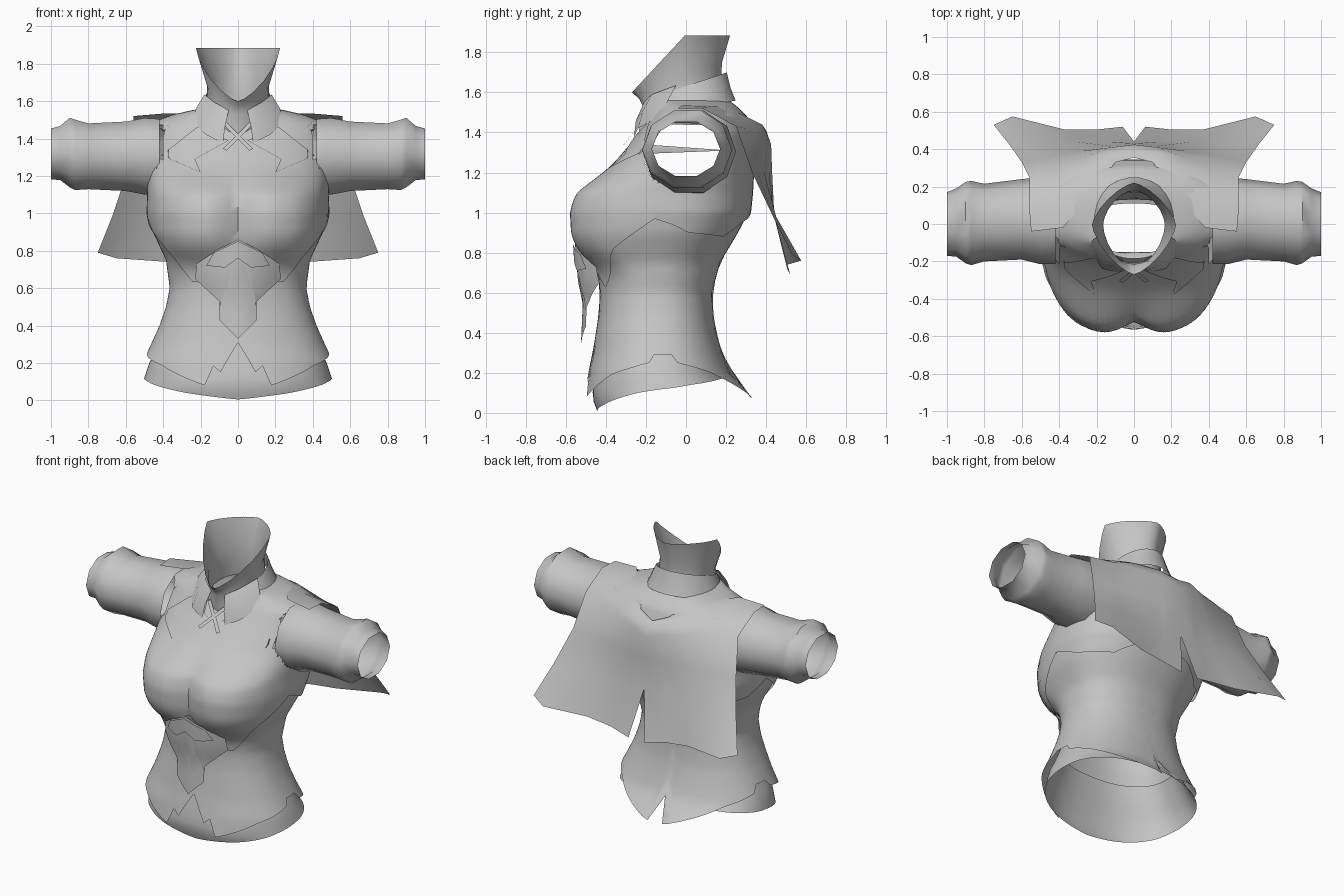
import bpy, bmesh, math
from mathutils import Vector
from mathutils.bvhtree import BVHTree

if "Cube" in bpy.data.objects:
    bpy.data.objects.remove(bpy.data.objects["Cube"])

GREY = bpy.data.materials.new("grey cloth")
GREY.diffuse_color = (0.56, 0.56, 0.56, 1)
GREY.use_nodes = True
GREY.node_tree.nodes["Principled BSDF"].inputs["Base Color"].default_value = GREY.diffuse_color


def finish(name, bm, mirror=False):
    me = bpy.data.meshes.new(name)
    bm.to_mesh(me)
    bm.free()
    ob = bpy.data.objects.new(name, me)
    bpy.context.collection.objects.link(ob)
    me.materials.append(GREY)
    bpy.context.view_layer.objects.active = ob
    ob.select_set(True)
    bpy.ops.object.shade_smooth_by_angle(angle=math.radians(50))
    ob.select_set(False)
    if mirror:
        ob.modifiers.new("mirror", "MIRROR")
    return ob


def grid(name, rows, wrap=False, mirror=False, hole=None):
    """Skin rows of points into a sheet or tube; hole(centre) drops faces."""
    bm = bmesh.new()
    vs = [[bm.verts.new(p) for p in r] for r in rows]
    n = len(rows[0])
    for a, b in zip(vs, vs[1:]):
        for i in range(n if wrap else n - 1):
            j = (i + 1) % n
            bm.faces.new((a[i], a[j], b[j], b[i]))
    if hole:
        drop = [f for f in bm.faces if hole(f.calc_center_median())]
        bmesh.ops.delete(bm, geom=drop, context="FACES")
    return finish(name, bm, mirror)


def table(keys, t):
    """Piecewise linear lookup; each key is (t, values...)."""
    if t <= keys[0][0]:
        return keys[0][1:]
    for a, b in zip(keys, keys[1:]):
        if t <= b[0]:
            f = (t - a[0]) / (b[0] - a[0])
            return [p + (q - p) * f for p, q in zip(a[1:], b[1:])]
    return keys[-1][1:]


def spow(v, p):
    return math.copysign(abs(v) ** p, v)


# Body section by height: half width, front y, back y
BODY = [(0, .55, -.48, .33), (.08, .555, -.51, .33), (.2, .515, -.49, .22),
        (.3, .465, -.465, .18), (.4, .42, -.45, .15), (.5, .385, -.435, .135),
        (.6, .365, -.43, .13), (.75, .385, -.445, .17), (.9, .455, -.475, .26),
        (1, .475, -.48, .31), (1.1, .47, -.46, .32), (1.2, .475, -.385, .325),
        (1.3, .48, -.30, .33), (1.4, .48, -.215, .325), (1.48, .46, -.16, .29),
        (1.53, .33, -.13, .24), (1.56, .19, -.17, .20)]


def body(deg, z, off=0.0):
    hw, yf, yb = table(BODY, z)
    a = math.radians(deg)
    yc, d = (yf + yb) / 2, (yb - yf) / 2
    x = (hw + off) * spow(math.sin(a), .88)
    y = yc - (d + off) * spow(math.cos(a), .88)
    if math.cos(a) > 0:   # bust
        sz = .20 if z < .95 else .23
        y -= .105 * min(1, math.cos(a) * 2.2) * math.exp(
            -abs((abs(x) - .25) / .23) ** 3 - abs((z - .95) / sz) ** 4)
    return (x, y, z)


def shell(name, low, high, off, n=24, seg=90, hole=None):
    """Body-hugging tube whose lower edge varies around the body."""
    rows = []
    for i in range(n + 1):
        r = []
        for k in range(seg):
            deg = 360 * k / seg
            z0 = table(low, min(deg, 360 - deg))[0]
            r.append(body(deg, z0 + (high - z0) * i / n, off))
        rows.append(r)
    return grid(name, rows, wrap=True, hole=hole)


# Clothing layers; the jacket has open armholes
shell("undershirt", [(0, .005), (30, .04), (70, .1), (110, .14), (180, .19)], .4, -.04, 8)
shell("tunic", [(0, .31), (4, .23), (8, .15), (12, .185), (16, .08), (50, .19), (84, .25),
                (88, .29), (100, .29), (104, .25), (135, .2), (176, .07), (180, .2)], .98, 0)
jacket = shell("jacket", [(0, .85), (12, .78), (24, .68), (34, .62), (50, .72), (68, .85),
                          (84, .97), (105, .90), (140, .88), (160, .95), (180, .98)],
               1.56, .015, 36,
               hole=lambda c: abs(c.x) > .4 and
               ((c.y - .01) / .215) ** 2 + ((c.z - 1.305) / .2) ** 2 < .9)

# Sleeve sections: x, y min, y max, z min, z max
SLEEVE = [(.42, -.215, .24, 1.085, 1.515), (.5, -.215, .25, 1.09, 1.52), (.6, -.19, .24, 1.11, 1.50),
          (.8, -.20, .215, 1.12, 1.49), (.87, -.22, .23, 1.115, 1.51), (.9, -.21, .225, 1.13, 1.52),
          (.95, -.175, .19, 1.17, 1.475), (1, -.17, .17, 1.175, 1.46)]
sleeve = grid("sleeve", [[(x, (a + b) / 2 + (b - a) / 2 * math.cos(t * math.tau / 10),
                           (c + d) / 2 + (d - c) / 2 * math.sin(t * math.tau / 10))
                          for t in range(10)]
                         for x, a, b, c, d in SLEEVE], wrap=True, mirror=True)

# Cape, split below the middle of the back
cape = [[(0, .355, 1.42), (.10, .33, 1.46), (.2, .19, 1.535), (.38, -.02, 1.535), (.55, -.04, 1.52)],
        [(0, .40, 1.41), (.12, .38, 1.44), (.24, .28, 1.49), (.4, .12, 1.53), (.56, .08, 1.52)],
        [(0, .425, 1.34), (.12, .41, 1.38), (.26, .36, 1.40), (.42, .30, 1.42), (.56, .25, 1.43)],
        [(0, .43, 1.2), (.12, .415, 1.2), (.28, .39, 1.2), (.45, .36, 1.2), (.60, .33, 1.2)],
        [(0, .44, 1.0), (.13, .44, .98), (.31, .44, .98), (.5, .45, .98), (.67, .43, .99)],
        [(.06, .52, .69), (.2, .505, .72), (.37, .505, .74), (.65, .575, .76), (.75, .53, .79)]]
grid("cape", cape, mirror=True)


def ring(fy, sx, by, fz, sz, bz, start=0, stop=360, p=1.0, n=24):
    """Neck section: y, z at the front, half width and z at the side, y, z at the back."""
    out = []
    for k in range(n):
        a = math.radians(start + (stop - start) * k / (n if stop == 360 else n - 1))
        c, s = spow(math.cos(a), p), spow(math.sin(a), p)
        z = sz + (fz - sz) * c if c > 0 else sz + (sz - bz) * c
        y = -.005 + (fy + .005) * c if c > 0 else -.005 - (by + .005) * c
        out.append((sx * s, y, z))
    return out


# High neck guard, low and pointed at the front
grid("high_neck", [ring(-.21, .175, .18, 1.40, 1.48, 1.52), ring(-.215, .165, .17, 1.53, 1.57, 1.6),
                   ring(-.235, .165, .18, 1.57, 1.68, 1.75, p=1.2),
                   ring(-.27, .225, .22, 1.60, 1.885, 1.885, p=1.4)], wrap=True)

# Stand collar and its turned-down points
grid("collar", [ring(-.25, .235, .25, 1.40, 1.51, 1.56, 20, 340),
                ring(-.235, .205, .225, 1.48, 1.57, 1.62, 20, 340),
                ring(-.205, .17, .205, 1.56, 1.63, 1.70, 20, 340)])
grid("collar_point", [[(.08, -.26, 1.375), (.17, -.24, 1.42), (.245, -.13, 1.48)],
                      [(.07, -.25, 1.46), (.15, -.215, 1.51), (.225, -.09, 1.56)],
                      [(.05, -.21, 1.55), (.12, -.17, 1.59), (.18, -.05, 1.635)]], mirror=True)

deps = bpy.context.evaluated_depsgraph_get()
trees = [BVHTree.FromObject(o, deps) for o in (jacket, sleeve)]


def plate(name, pts, off, mirror=True, depth=None):
    """Flat outline (x, z) laid on the front of the garment."""
    bm = bmesh.new()
    bm.faces.new([bm.verts.new((x, 0, z)) for x, z in pts])
    bmesh.ops.triangulate(bm, faces=bm.faces[:])
    bmesh.ops.subdivide_edges(bm, edges=bm.edges[:], cuts=4, use_grid_fill=True)
    for v in bm.verts:
        hits = [t.ray_cast(Vector((v.co.x, -3, v.co.z)), Vector((0, 1, 0)))[0] for t in trees]
        ys = [h.y for h in hits if h] or [-.15]
        v.co.y = depth(v.co.x, v.co.z) if depth else min(ys) - off
    bmesh.ops.recalc_face_normals(bm, faces=bm.faces[:])
    if sum(f.normal.y for f in bm.faces) > 0:
        bmesh.ops.reverse_faces(bm, faces=bm.faces[:])
    return finish(name, bm, mirror)


# Lapels, shoulder buttons and crossed neck lace
plate("lapel", [(.05, 1.39), (.22, 1.46), (.41, 1.31), (.20, 1.22), (.23, 1.29)], .01)
plate("shoulder_button", [(.365, 1.46), (.395, 1.485), (.425, 1.46), (.395, 1.435)], .008)
plate("neck_lace", [(-.08, 1.345), (-.06, 1.335), (.08, 1.475), (.06, 1.485)], .03)


# Knotted midriff tie hanging below the bust
def tie_y(x, z):
    return table([(.33, -.525), (.55, -.515), (.66, -.54), (.78, -.55),
                  (.86, -.555)], z)[0] + x * x * 2


plate("midriff_tie", [(0, .86), (.12, .80), (.16, .73), (.22, .73), (.23, .65),
                      (.10, .53), (.10, .43), (0, .33)], 0, True, tie_y)
plate("tie_knot", [(0, .76), (.07, .71), (.17, .72), (.13, .79), (0, .85)], 0, True,
      lambda x, z: tie_y(x, z) - .01)
